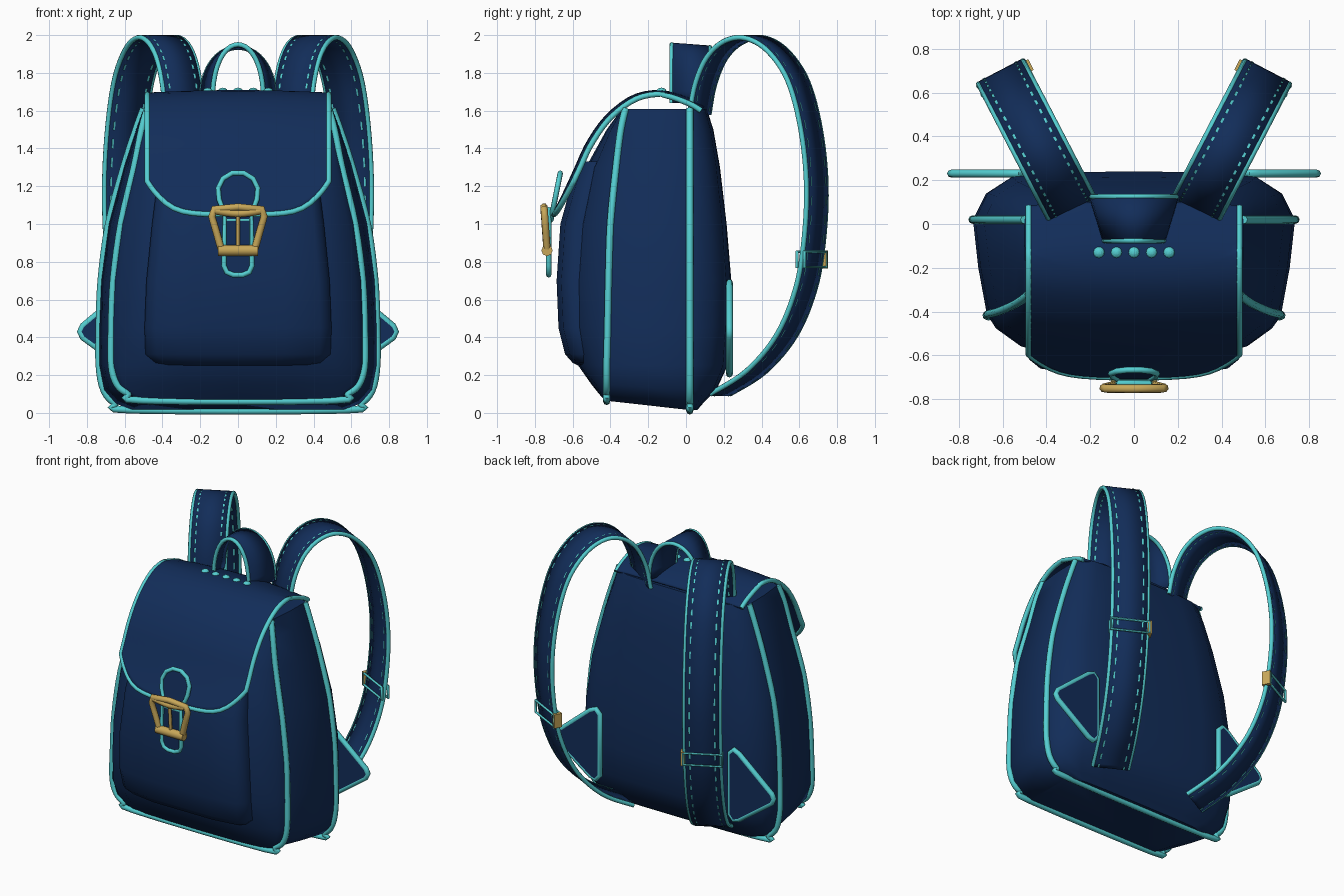
import bpy, math
from mathutils import Vector

cube = bpy.data.objects.get("Cube")
if cube:
    bpy.data.objects.remove(cube, do_unlink=True)


def material(name, rgb):
    m = bpy.data.materials.new(name)
    m.use_nodes = True
    m.diffuse_color = (*rgb, 1)
    m.node_tree.nodes["Principled BSDF"].inputs["Base Color"].default_value = (*rgb, 1)
    return m


NAVY = material("navy_fabric", (0.006, 0.026, 0.1))
TEAL = material("teal_piping", (0.09, 0.62, 0.64))
GOLD = material("gold_metal", (0.58, 0.39, 0.1))


def add(name, mesh, mat, thick=0, angle=40):
    ob = bpy.data.objects.new(name, mesh)
    bpy.context.collection.objects.link(ob)
    mesh.materials.clear()
    mesh.materials.append(mat)
    mesh.polygons.foreach_set("use_smooth", [True] * len(mesh.polygons))
    mesh.set_sharp_from_angle(angle=math.radians(angle))
    if thick:
        mod = ob.modifiers.new("thickness", "SOLIDIFY")
        mod.thickness, mod.offset = thick, 0
    return ob


def grid(name, rows, mat, thick=0, ring=False):
    """Skin rows of points; ring closes each row and caps both ends."""
    n = len(rows[0])
    faces = []
    for i in range(len(rows) - 1):
        for j in range(n if ring else n - 1):
            k = (j + 1) % n
            faces.append((i * n + j, i * n + k, i * n + n + k, i * n + n + j))
    if ring:
        faces.append(tuple(reversed(range(n))))
        faces.append(tuple(range(len(rows) * n - n, len(rows) * n)))
    me = bpy.data.meshes.new(name)
    me.from_pydata([tuple(p) for r in rows for p in r], [], faces)
    return add(name, me, mat, thick)


def tube(name, pts, r, mat, closed=False):
    cu = bpy.data.curves.new(name + "_path", "CURVE")
    cu.dimensions = "3D"
    cu.bevel_depth, cu.bevel_resolution, cu.use_fill_caps = r, 2, True
    sp = cu.splines.new("POLY")
    sp.points.add(len(pts) - 1)
    for p, co in zip(sp.points, pts):
        p.co = (*co, 1)
    sp.use_cyclic_u = closed
    tmp = bpy.data.objects.new(name + "_path", cu)
    me = bpy.data.meshes.new_from_object(tmp)
    bpy.data.objects.remove(tmp)
    return add(name, me, mat, angle=60)


def smooth(pts, n=5, closed=False):
    """Catmull-Rom path through the points."""
    pts = [Vector(p) for p in pts]
    ext = [pts[-1], *pts, pts[0], pts[1]] if closed else [pts[0], *pts, pts[-1]]
    out = []
    for a, b, c, d in zip(ext, ext[1:], ext[2:], ext[3:]):
        for i in range(n):
            t = i / n
            out.append(b + (c - a) * t / 2 + (a * 2 - b * 5 + c * 4 - d) * t * t / 2
                       + (b * 3 - a - c * 3 + d) * t ** 3 / 2)
    return out if closed else out + [pts[-1]]


def mirrored(half):
    """Close a half section, which starts and ends on the centre plane."""
    return half + [(-x, y, z) for x, y, z in reversed(half[1:-1])]


# Bag body: height, back width, back y, front width, front seam y, front y, front lift
BODY = [(.015, .56, .06, .50, -.42, -.43, .05), (.05, .65, .09, .58, -.42, -.46, .05),
        (.12, .71, .16, .64, -.42, -.50, .03), (.25, .735, .22, .67, -.42, -.57, 0),
        (.45, .735, .235, .67, -.415, -.62, 0), (.7, .725, .24, .66, -.41, -.625, 0),
        (1, .685, .215, .62, -.4, -.6, 0), (1.3, .605, .18, .55, -.37, -.53, 0),
        (1.5, .54, .145, .51, -.345, -.42, 0), (1.61, .5, .11, .48, -.32, -.34, 0)]
BACK_SEAM, FRONT_SEAM = 4, 6
rows = []
for z, wb, yb, wf, yp, yf, lift in BODY:
    ys = .02
    half = [(wb * f, ys + (yb - ys) * g, z) for f, g in
            ((0, 1), (.5, .98), (.77, .88), (.92, .55), (1, 0))]
    half.append(((wb + wf) / 2 + .008, (ys + yp) / 2, z + lift / 2))
    half += [(wf * f, yp + (yf - yp) * g, z + lift) for f, g in
             ((1, 0), (.94, .3), (.77, .7), (.45, .93), (0, 1))]
    rows.append(mirrored(half))
grid("bag_body", rows, NAVY, ring=True)

# Piping along both seams
for label, k in (("back", BACK_SEAM), ("front", FRONT_SEAM)):
    side = [Vector(r[k]) for r in rows]
    path = smooth(side[::-1] + [Vector((-p.x, p.y, p.z)) for p in side], 4)
    tube(label + "_piping", path, .019, TEAL)

# Front pocket: height, half width, front y
rows = []
for z, w, y in ((.25, .4, -.57), (.265, .45, -.6), (.31, .49, -.64), (.45, .495, -.675),
                (.7, .485, -.685), (1, .455, -.665), (1.2, .43, -.61), (1.33, .41, -.56)):
    half = [(0, y + .2, z), (w, y + .2, z)] + [
        (w * f, y + g, z) for f, g in ((1, .1), (.97, .06), (.88, .025), (.5, 0), (0, 0))]
    rows.append(mirrored(half))
grid("front_pocket", rows, NAVY, ring=True)

# Flap, curved over the top and rounded at the lower corners
profile = smooth([(0, .1, 1.62), (0, .02, 1.66), (0, -.13, 1.7), (0, -.28, 1.675),
                  (0, -.42, 1.57), (0, -.52, 1.43), (0, -.585, 1.29), (0, -.645, 1.16),
                  (0, -.7, 1.05)], 6)


def flap_point(u, v):
    t = v * (1 - .19 * abs(u) ** 4) * (len(profile) - 1)
    i = min(int(t), len(profile) - 2)
    p = profile[i].lerp(profile[i + 1], t - i)
    drop = .02 * u * u
    return Vector((.48 * u, p.y + (drop if v > .3 else -drop * (1 - v)), p.z - drop * (1 - v)))


us = [math.sin(math.pi * (i / 24 - .5)) for i in range(25)]
vs = [i / 28 for i in range(29)]
grid("flap", [[flap_point(u, v) for u in us] for v in vs], NAVY, .018)
tube("flap_trim", [flap_point(-1, v) for v in vs] + [flap_point(u, 1) for u in us[1:]]
     + [flap_point(1, v) for v in vs[-2::-1]], .015, TEAL)

# Top handle, a tapering arch
arches = []
for y, w, top in ((.125, .195, 1.935), (-.075, .135, 1.95)):
    arches.append([Vector((w * math.cos(a), y, 1.64 + (top - 1.64) * math.sin(a) ** .85))
                   for a in (math.pi * i / 20 for i in range(21))])
    tube("handle_trim", arches[-1], .013, TEAL)
grid("top_handle", arches, NAVY, .02)

# Studs in front of the handle
for i in range(-2, 3):
    bpy.ops.mesh.primitive_uv_sphere_add(segments=12, ring_count=8, radius=.027,
                                         location=(i * .08, -.13, 1.7))
    stud = bpy.context.object
    stud.name = "flap_stud"
    stud.scale.z = .8
    stud.data.materials.append(TEAL)

# Shoulder straps
STRAP = [(.07, 1.58), (.1, 1.74), (.16, 1.88), (.25, 1.965), (.36, 1.985), (.48, 1.92),
         (.59, 1.76), (.66, 1.5), (.69, 1.2), (.675, .9), (.63, .65), (.53, .41),
         (.37, .22), (.18, .1)]
for s, label in ((1, "left"), (-1, "right")):
    mid = smooth([(s * (.3 + .52 * (y - .1)), y, z) for y, z in STRAP], 6)
    wide = Vector((s * .1, -.052, 0))
    grid(label + "_strap", [[p - wide, p + wide] for p in mid], NAVY, .024)
    for k in (-1, 1):
        tube(label + "_strap_trim", [p + wide * k for p in mid], .014, TEAL)
    # Dashed stitching just inside both edges
    verts, faces = [], []
    for a, b in list(zip(mid, mid[1:]))[1::2]:
        n = (b - a).cross(wide).normalized() * s
        for face in (-.0145, .0145):
            for k in (-.72, .72):
                i = len(verts)
                verts += [q + wide * (k + e) + n * face
                          for q, e in ((a, -.05), (a, .05), (b, .05), (b, -.05))]
                faces.append((i, i + 1, i + 2, i + 3))
    me = bpy.data.meshes.new("stitching")
    me.from_pydata(verts, [], faces)
    add(label + "_strap_stitching", me, TEAL)
    # Strap adjuster with a metal end
    c = min(mid[20:], key=lambda p: abs(p.z - .82))
    out = wide.cross(Vector((0, 0, 1))).normalized() * .022
    for k in (-1, 1):
        tube(label + "_strap_loop", [c + wide * 1.1 * e + out * k + Vector((0, 0, h))
             for e, h in ((-1, -.04), (1, -.04), (1, .04), (-1, .04))], .009, TEAL, True)
    bpy.ops.mesh.primitive_cube_add(size=1, location=c - wide * 1.12)
    clip = bpy.context.object
    clip.name = label + "_strap_clip"
    clip.scale = (.025, .055, .095)
    clip.rotation_euler.z = -s * .48
    clip.data.materials.append(GOLD)

    # Triangular patch where the strap meets the bag
    corners = [(.5, .24), (.5, .66), (.53, .69), (.57, .67), (.82, .46), (.835, .43),
               (.82, .4), (.57, .22), (.53, .205)]
    rings = [[(s * x, y, z) for x, z in corners] for y in (.215, .245)]
    grid(label + "_strap_patch", rings, NAVY, ring=True)
    tube(label + "_patch_trim", [(s * x, .23, z) for x, z in corners], .018, TEAL, True)


# Clasp tabs with teal rims: outline in x and z, slanted in y
def tab(name, outline, y_at):
    pts = [Vector((x, y_at(z), z)) for x, z in outline]
    pts += [Vector((-p.x, p.y, p.z)) for p in reversed(pts)]
    back = [p + Vector((0, .015, 0)) for p in pts]
    grid(name, [back, pts], NAVY, ring=True)
    tube(name + "_trim", pts, .014, TEAL, True)


tab("upper_clasp_tab", [(.03, 1.27), (.08, 1.24), (.105, 1.19), (.1, 1.13), (.06, 1.02)],
    lambda z: -.71 + (z - 1.05) * .2)
tab("lower_clasp_tab", [(.07, 1.08), (.075, .78), (.06, .745), (.025, .73)], lambda z: -.727)


# Metal buckle
def slant(x, z):
    return Vector((x, -.735 - (z - .85) * .07, z))


frame = [(-.09, .87), (-.115, .96), (-.138, 1.04), (-.125, 1.08), (0, 1.09),
         (.125, 1.08), (.138, 1.04), (.115, .96), (.09, .87)]
tube("buckle_frame", [slant(*p) for p in frame], .02, GOLD)
tube("buckle_top_bar", smooth([slant(-.12, 1.07), slant(0, 1.055), slant(.12, 1.07)]), .02, GOLD)
tube("buckle_roller", [slant(-.105, .86), slant(.105, .86)], .03, GOLD)
tube("buckle_prong", [slant(0, 1.06), slant(0, .87)], .011, GOLD)
